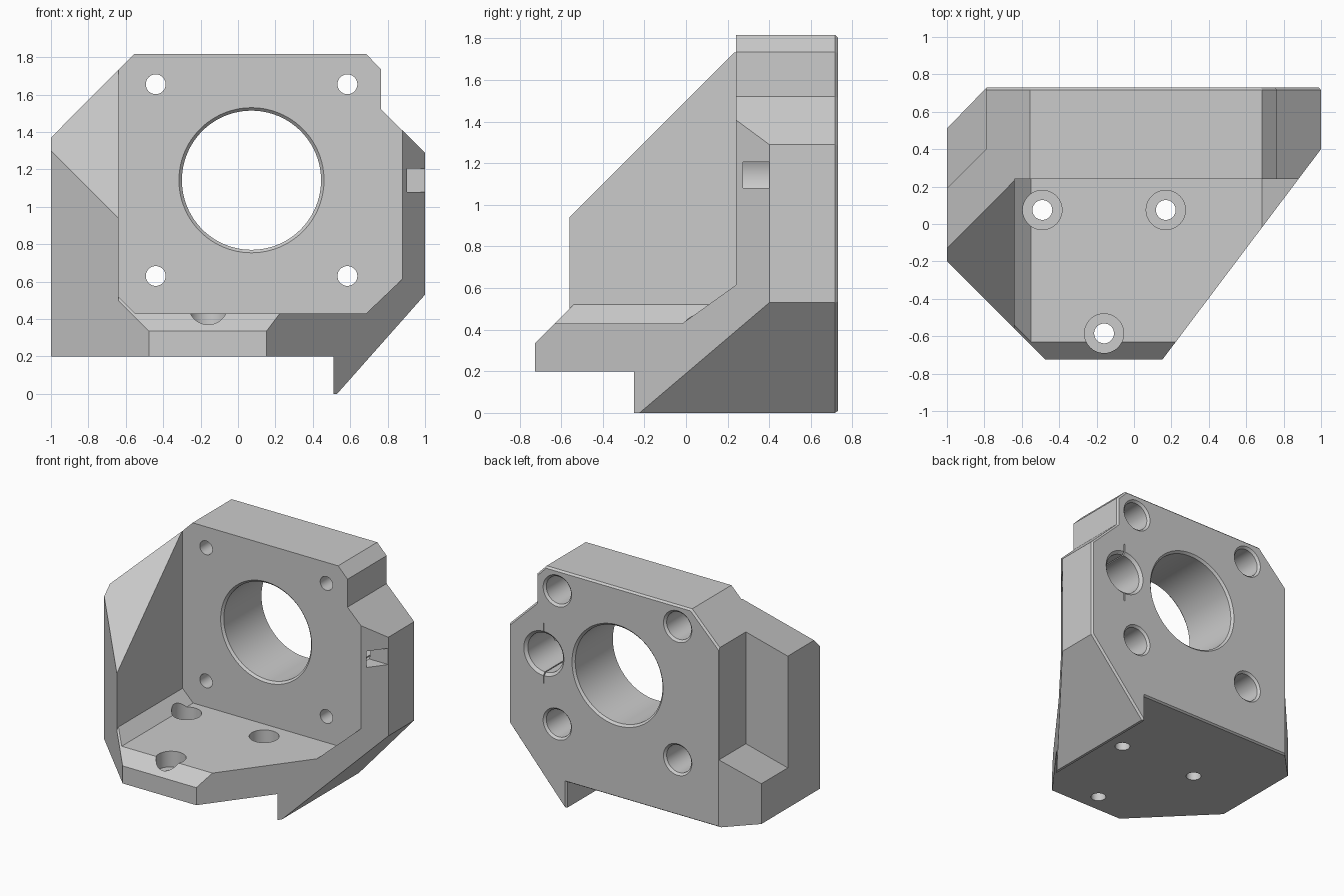
import bpy, bmesh, math
from mathutils import Vector

if "Cube" in bpy.data.objects:
    bpy.data.objects.remove(bpy.data.objects["Cube"])


def finish(name, bm):
    bmesh.ops.recalc_face_normals(bm, faces=bm.faces)
    me = bpy.data.meshes.new(name)
    bm.to_mesh(me)
    bm.free()
    ob = bpy.data.objects.new(name, me)
    bpy.context.collection.objects.link(ob)
    return ob


def prism(name, axis, pts, a, b, chamfer=0.0):
    """Extrude a 2D profile along an axis, optionally chamfering the far end."""
    place = {'X': lambda u, v, t: (t, u, v),
             'Y': lambda u, v, t: (u, t, v),
             'Z': lambda u, v, t: (u, v, t)}[axis]
    bm = bmesh.new()
    near = [bm.verts.new(place(u, v, a)) for u, v in pts]
    far = [bm.verts.new(place(u, v, b - chamfer)) for u, v in pts]
    n = len(pts)
    bm.faces.new(near)
    end = bm.faces.new(far)
    for i in range(n):
        bm.faces.new((near[i], near[(i + 1) % n], far[(i + 1) % n], far[i]))
    bmesh.ops.recalc_face_normals(bm, faces=bm.faces)
    if chamfer:
        bmesh.ops.inset_region(bm, faces=[end], thickness=chamfer, depth=0)
        bmesh.ops.translate(bm, verts=end.verts, vec=Vector(place(0, 0, chamfer)))
    return finish(name, bm)


def box(name, x0, x1, y0, y1, z0, z1):
    return prism(name, 'Z', [(x0, y0), (x1, y0), (x1, y1), (x0, y1)], z0, z1)


def bore(name, axis, cu, cv, steps, n=64):
    """Stepped round cutter: steps are (radius, position along axis)."""
    bm = bmesh.new()
    rings = []
    for r, t in steps:
        ring = []
        for i in range(n):
            a = 2 * math.pi * i / n
            u, v = cu + r * math.cos(a), cv + r * math.sin(a)
            ring.append(bm.verts.new((u, t, v) if axis == 'Y' else (u, v, t)))
        rings.append(ring)
    for p, q in zip(rings, rings[1:]):
        for i in range(n):
            bm.faces.new((p[i], p[(i + 1) % n], q[(i + 1) % n], q[i]))
    bm.faces.new(rings[0])
    bm.faces.new(rings[-1])
    return finish(name, bm)


def boolean(ob, cutter, op='DIFFERENCE'):
    cutter.hide_render = True
    m = ob.modifiers.new("cut", 'BOOLEAN')
    m.operation, m.object, m.solver = op, cutter, 'EXACT'
    bpy.context.view_layer.objects.active = ob
    bpy.ops.object.modifier_apply(modifier=m.name)
    bpy.data.objects.remove(cutter)


# Body: front outline extruded in depth, with a fine chamfer on the back
outline = [(-1, 0.2), (0.51, 0.2), (0.51, 0), (0.53, 0), (1, 0.53), (1, 1.29),
           (0.765, 1.52), (0.765, 1.735), (0.685, 1.817), (-0.555, 1.817), (-1, 1.37)]
body = prism("motor_bracket", 'Y', outline, -0.9, 0.73, 0.014)

# Plan outline with the diagonal corners
plan = [(-1.02, -0.18), (-0.475, -0.725), (0.152, -0.725), (1.02, 0.427),
        (1.02, 0.8), (-0.72, 0.8), (-1.02, 0.49)]
boolean(body, prism("plan", 'Z', plan, -0.1, 2), 'INTERSECT')

# Motor space in front of the plate, with sloped floor edges
cavity = [(-0.64, 2), (-0.64, 0.52), (-0.55, 0.43), (0.685, 0.43), (0.885, 0.62),
          (1.2, 0.92), (1.2, 2)]
boolean(body, prism("motor_space", 'Y', cavity, -1, 0.24))

# Sloping top of the side wall, and chamfer on the front of the base
boolean(body, prism("wall_slope", 'X', [(0.24, 1.74), (-0.9, 0.6), (-0.9, 2), (0.24, 2)],
                    -1.1, -0.6))
boolean(body, prism("base_chamfer", 'X', [(-0.8, 0.26), (-0.53, 0.53), (-0.8, 0.53)],
                    -0.64, 0.6))

# Open recess in the back left corner, floor sloping outward
pocket = prism("recess", 'Z', [(-0.79, 0.9), (-0.79, 0.4), (-1.1, 0.09), (-1.1, 0.9)], 0.3, 2)
slope = prism("recess_floor", 'Y', [(-0.7, 0.81), (-1.2, 0.31), (-1.2, 2.1), (-0.7, 2.1)], -0.2, 1)
boolean(pocket, slope, 'INTERSECT')
boolean(body, pocket)

# Motor opening, chamfered at both ends
boolean(body, bore("motor_hole", 'Y', 0.072, 1.142,
                   [(0.388, 0.2), (0.388, 0.24), (0.372, 0.256), (0.372, 0.714),
                    (0.392, 0.734), (0.392, 0.8)], 96))

# Motor screw holes, widened from the back
for x in (-0.44, 0.585):
    for z in (0.63, 1.655):
        boolean(body, bore("motor_screw", 'Y', x, z,
                           [(0.053, 0.1), (0.053, 0.4), (0.105, 0.4), (0.105, 0.714),
                            (0.122, 0.731), (0.122, 0.8)], 48))

# Blind rod socket with relief slits and a side window
boolean(body, bore("rod_socket", 'Y', 0.7, 1.142,
                   [(0.15, 0.275), (0.15, 0.71), (0.172, 0.731), (0.172, 0.8)]))
boolean(body, box("rod_slit", 0.697, 0.705, 0.29, 0.8, 0.91, 1.375))
boolean(body, box("rod_window", 0.7, 1.1, 0.273, 0.4, 1.08, 1.205))

# Base mounting holes with counterbores
for x, y in ((-0.49, 0.075), (0.17, 0.075), (-0.16, -0.585)):
    boolean(body, bore("base_screw", 'Z', x, y,
                       [(0.053, 0.1), (0.053, 0.31), (0.105, 0.31), (0.105, 0.6)], 48))

body.select_set(True)
bpy.context.view_layer.objects.active = body
bpy.ops.object.shade_smooth_by_angle(angle=math.radians(20))
